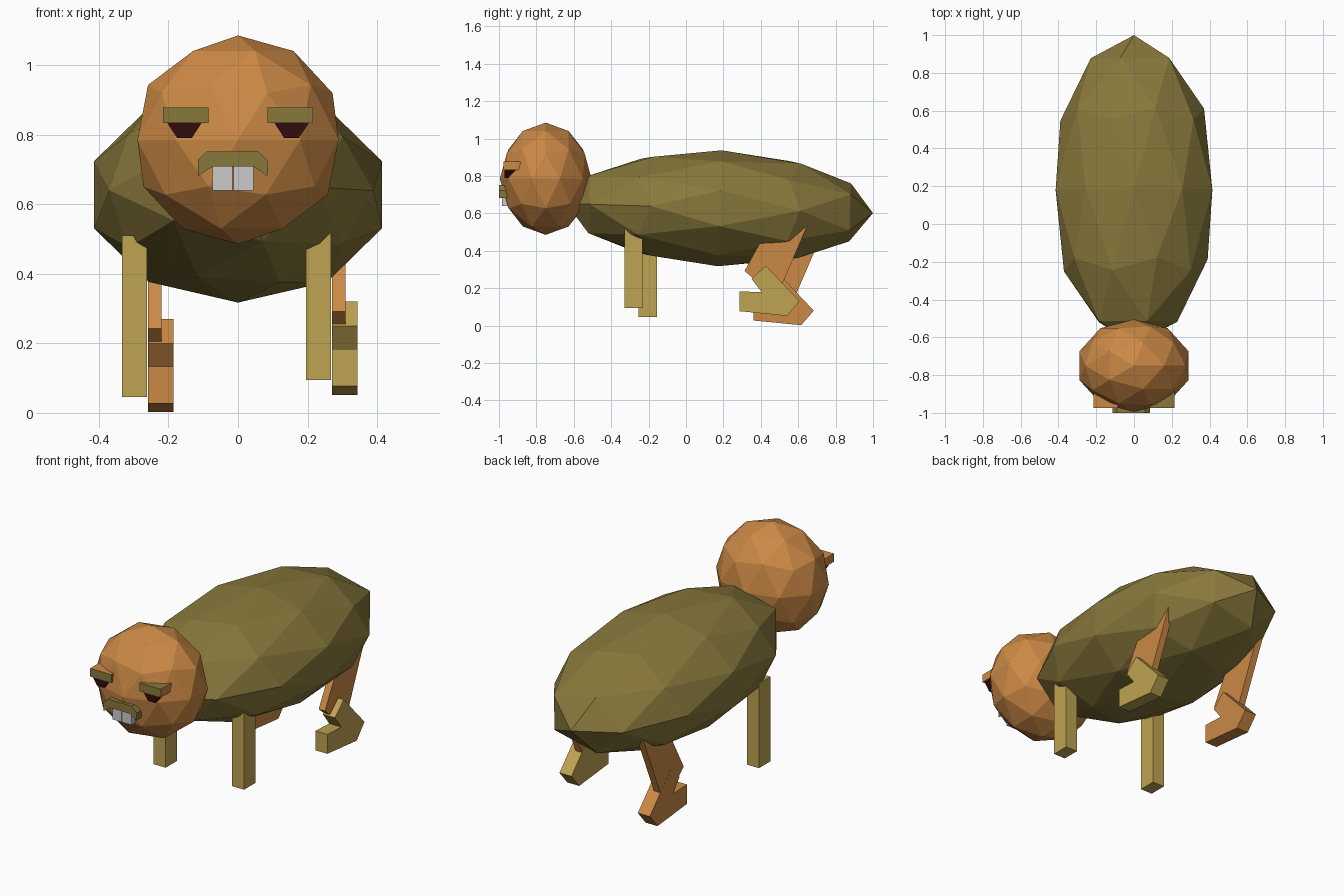
import bpy, bmesh, math

if "Cube" in bpy.data.objects:
    bpy.data.objects.remove(bpy.data.objects["Cube"])


def material(name, rgb):
    m = bpy.data.materials.new(name)
    m.diffuse_color = (*rgb, 1)
    m.use_nodes = True
    m.node_tree.nodes["Principled BSDF"].inputs["Base Color"].default_value = m.diffuse_color
    return m


OLIVE = material("olive", (0.25, 0.19, 0.045))
TAN = material("tan", (0.52, 0.37, 0.085))
ORANGE = material("orange", (0.60, 0.25, 0.06))
DARK = material("dark_red", (0.03, 0.004, 0.004))


def ball(name, loc, scale, mat, tilt=0):
    bpy.ops.mesh.primitive_ico_sphere_add(subdivisions=2, radius=1, location=loc,
                                          rotation=(math.radians(tilt), 0, 0))
    ob = bpy.context.object
    ob.name = name
    ob.scale = scale
    ob.data.materials.append(mat)
    return ob


def prism(name, pts, lo, hi, axis, mat=None):
    """Extrude a 2D outline along x (pts are y,z) or along y (pts are x,z)."""
    def place(p, d):
        return (d, p[0], p[1]) if axis == "x" else (p[0], d, p[1])
    bm = bmesh.new()
    a = [bm.verts.new(place(p, lo)) for p in pts]
    b = [bm.verts.new(place(p, hi)) for p in pts]
    bm.faces.new(a)
    bm.faces.new(b[::-1])
    n = len(pts)
    for i in range(n):
        bm.faces.new((a[i], b[i], b[(i + 1) % n], a[(i + 1) % n]))
    bmesh.ops.recalc_face_normals(bm, faces=bm.faces)
    me = bpy.data.meshes.new(name)
    bm.to_mesh(me)
    bm.free()
    ob = bpy.data.objects.new(name, me)
    bpy.context.collection.objects.link(ob)
    if mat:
        me.materials.append(mat)
    return ob


def rect(u0, u1, v0, v1):
    return [(u0, v0), (u1, v0), (u1, v1), (u0, v1)]


# Body lies along y with a slight tail-down tilt; head stands upright
ball("body", (0, 0.18, 0.627), (0.436, 0.31, 0.82), OLIVE, 90 - 1.8)
ball("head", (0, -0.75, 0.785), (0.304, 0.245, 0.30), ORANGE)

# Legs: the left set is the right set shifted sideways, back and down
THIGH = [(0.313, 0.292), (0.42, 0.20), (0.505, 0.20), (0.66, 0.56), (0.46, 0.56)]
SHIN = [(0.285, 0.077), (0.285, 0.183), (0.405, 0.178), (0.35, 0.25),
        (0.427, 0.32), (0.607, 0.13), (0.54, 0.052)]
for side, shift, shin_mat in (("right", (0, 0, 0), TAN),
                              ("left", (-0.529, 0.076, -0.05), ORANGE)):
    parts = [
        prism(side + "_front_leg", rect(-0.33, -0.232, 0.095, 0.56), 0.195, 0.268, "x", TAN),
        prism(side + "_thigh", THIGH, 0.2705, 0.309, "x", ORANGE),
        prism(side + "_hind_foot", SHIN, 0.27, 0.343, "x", shin_mat),
    ]
    for p in parts:
        p.location = shift

# Brows and eyes
for side, s in (("right", 1), ("left", -1)):
    brow = prism(side + "_brow", rect(s * 0.085, s * 0.215, 0.833, 0.878),
                 -0.975, -0.87, "y", OLIVE)
    brow.data.materials.append(ORANGE)
    for f in brow.data.polygons:
        if f.normal.x * s > 0.5 or (s < 0 and f.normal.z > 0.5):
            f.material_index = 1
    prism(side + "_eye", [(s * x, z) for x, z in
                          ((0.105, 0.833), (0.203, 0.833), (0.175, 0.79), (0.133, 0.79))],
          -0.97, -0.88, "y", DARK)

# Moustache and front teeth
prism("moustache", [(-0.115, 0.728), (-0.089, 0.752), (0.057, 0.752), (0.086, 0.723),
                    (0.084, 0.681), (0.045, 0.708), (-0.074, 0.708), (-0.115, 0.681)],
      -1.0, -0.92, "y", OLIVE)
for side, x in (("left", -0.073), ("right", -0.013)):
    prism(side + "_tooth", rect(x, x + 0.057, 0.64, 0.71), -0.985, -0.92, "y")
